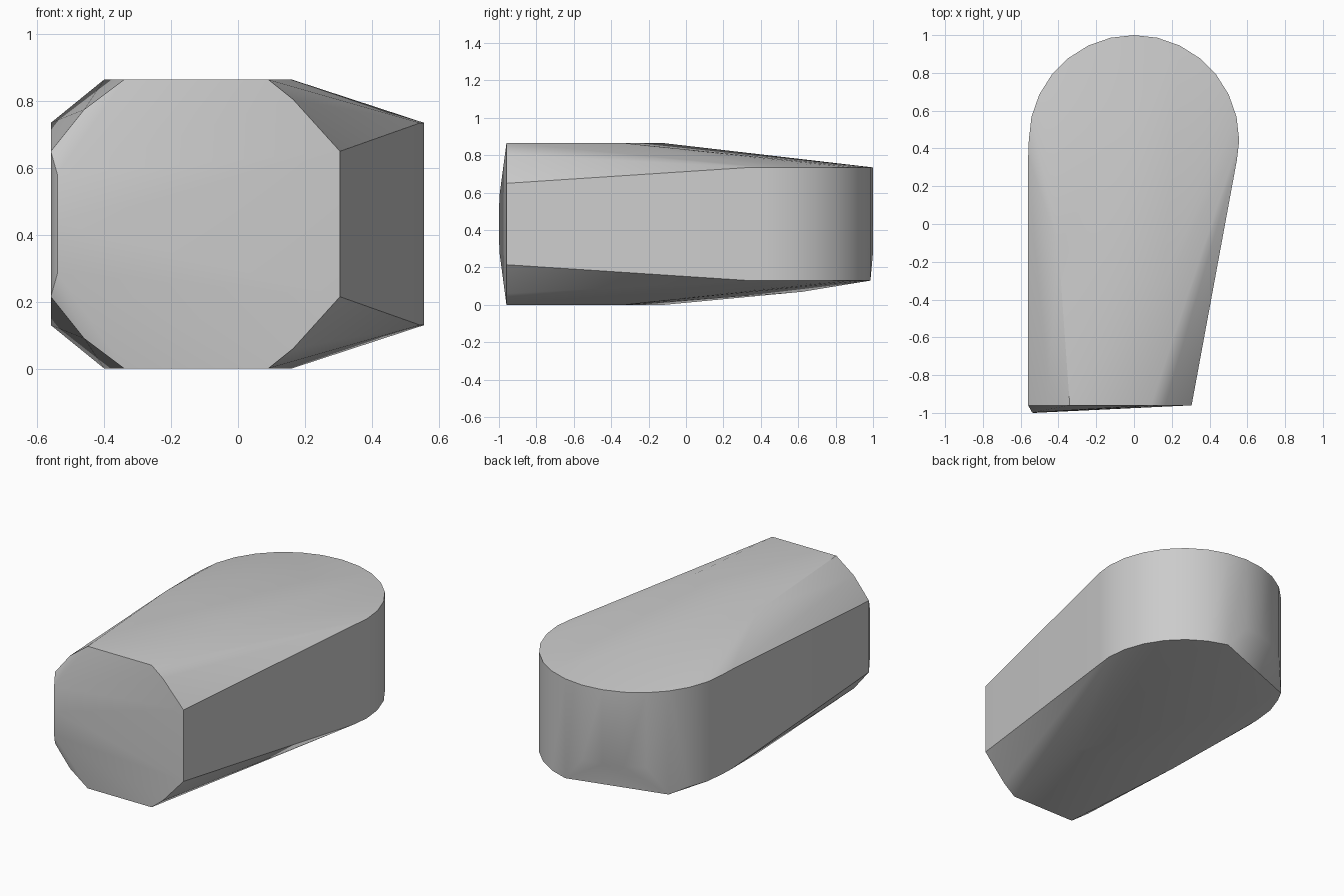
import bpy, bmesh, math

cube = bpy.data.objects.get("Cube")
if cube:
    bpy.data.objects.remove(cube, do_unlink=True)

HEIGHT, FRONT = 0.865, -0.96
EDGE = 0.735            # top rim of the rounded wall
RADIUS, ARC_Y = 0.557, 0.443

points = []


def mirrored(x, y, z):
    """Add a point and its copy below the middle height."""
    points.extend([(x, y, z), (x, y, HEIGHT - z)])


# Bevelled front outline
for x, z in [(-0.56, 0.65), (-0.46, 0.775), (-0.34, HEIGHT),
             (0.09, HEIGHT), (0.165, 0.805), (0.305, 0.65)]:
    mirrored(x, FRONT, z)

# Slight bulge near the front edge
points.append((-0.53, -1.0, 0.4325))
mirrored(-0.54, -0.998, 0.58)

# Flat top and bottom shoulders
mirrored(-0.40, -0.12, HEIGHT)
mirrored(0.16, -0.33, HEIGHT)

# Rounded back wall, with part of its lower rim chamfered
mirrored(-0.56, 0.36, EDGE)
mirrored(0.545, 0.34, EDGE)
STEPS = 14
for i in range(STEPS + 1):
    a = math.pi * i / STEPS
    x, y = RADIUS * math.cos(a), ARC_Y + RADIUS * math.sin(a)
    points.append((x, y, EDGE))
    low = HEIGHT - EDGE
    if -0.4 < x < 0.1:
        low = 0.28
    elif -0.5 < x <= -0.4:
        low = 0.105
    points.append((x, y, low))
points.append((-0.37, 0.62, 0.07))

# Skin the outline points into one solid
bm = bmesh.new()
for p in points:
    bm.verts.new(p)
bmesh.ops.remove_doubles(bm, verts=bm.verts[:], dist=0.002)
hull = bmesh.ops.convex_hull(bm, input=bm.verts[:])
inner = {v for v in hull["geom_interior"] + hull["geom_unused"]
         if isinstance(v, bmesh.types.BMVert)}
bmesh.ops.delete(bm, geom=list(inner), context='VERTS')
bmesh.ops.dissolve_limit(bm, angle_limit=math.radians(0.5),
                         verts=bm.verts[:], edges=bm.edges[:])
bmesh.ops.recalc_face_normals(bm, faces=bm.faces[:])
mesh = bpy.data.meshes.new("rounded_block")
bm.to_mesh(mesh)
bm.free()
block = bpy.data.objects.new("rounded_block", mesh)
bpy.context.collection.objects.link(block)

# Plain grey material
grey = bpy.data.materials.new("light_grey")
grey.use_nodes = True
color = (0.6, 0.6, 0.6, 1.0)
grey.diffuse_color = color
grey.node_tree.nodes["Principled BSDF"].inputs["Base Color"].default_value = color
mesh.materials.append(grey)

# Soft shading with crisp edges
bpy.ops.object.select_all(action='DESELECT')
block.select_set(True)
bpy.context.view_layer.objects.active = block
bpy.ops.object.shade_smooth_by_angle(angle=math.radians(30))
